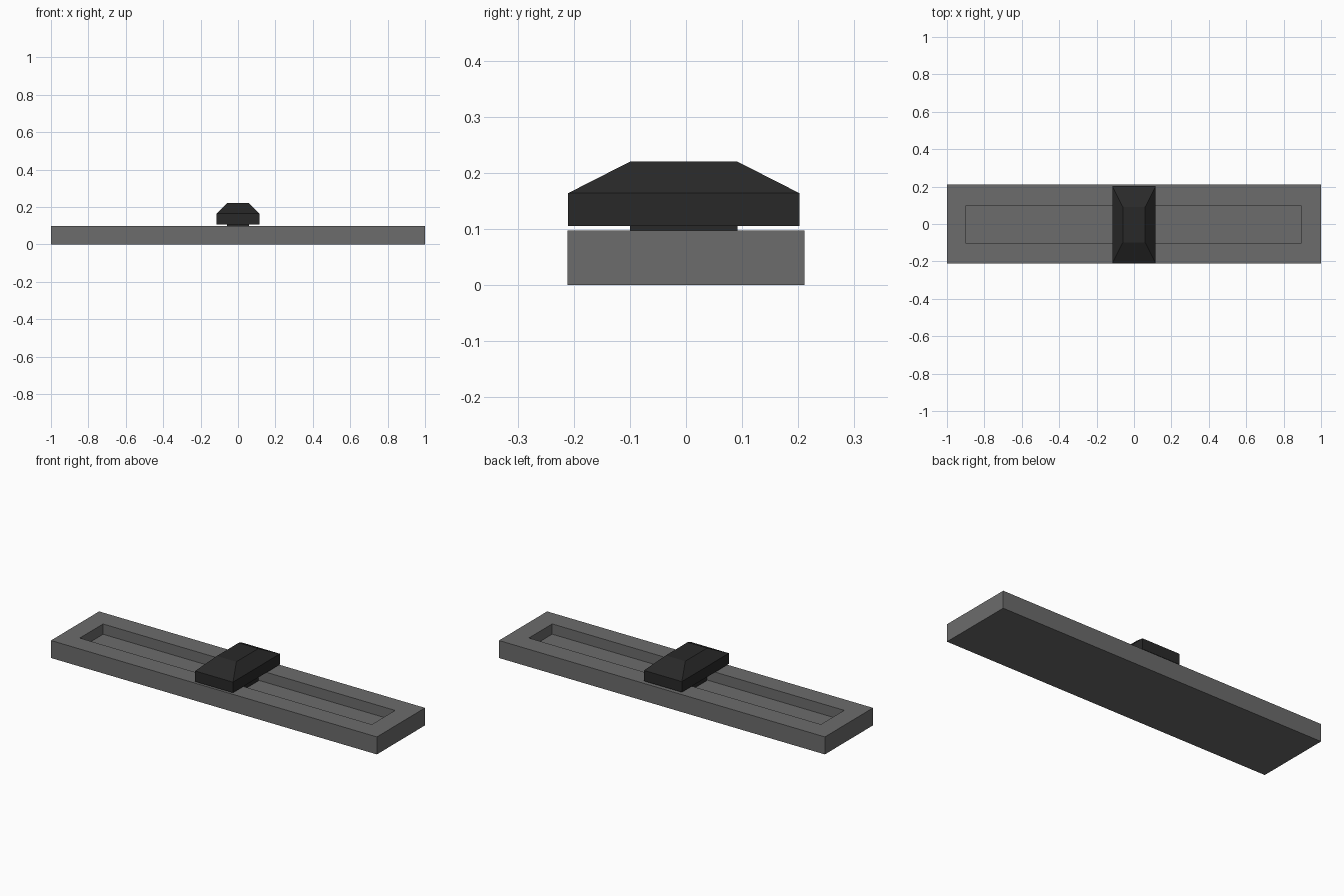
import bpy, bmesh

if "Cube" in bpy.data.objects:
    bpy.data.objects.remove(bpy.data.objects["Cube"])


def material(name, v):
    m = bpy.data.materials.new(name)
    m.diffuse_color = (v, v, v, 1)
    m.use_nodes = True
    m.node_tree.nodes["Principled BSDF"].inputs["Base Color"].default_value = m.diffuse_color
    return m


def stack(name, levels, mat):
    """Closed solid lofted through rectangles (x0, x1, y0, y1, z)."""
    bm = bmesh.new()
    rings = [[bm.verts.new((x, y, z)) for x, y in ((x0, y0), (x1, y0), (x1, y1), (x0, y1))]
             for x0, x1, y0, y1, z in levels]
    for a, b in zip(rings, rings[1:]):
        for i in range(4):
            j = (i + 1) % 4
            bm.faces.new((a[i], a[j], b[j], b[i]))
    bm.faces.new(rings[0][::-1])
    bm.faces.new(rings[-1])
    bmesh.ops.recalc_face_normals(bm, faces=bm.faces)
    me = bpy.data.meshes.new(name)
    bm.to_mesh(me)
    bm.free()
    me.materials.append(mat)
    ob = bpy.data.objects.new(name, me)
    bpy.context.collection.objects.link(ob)
    return ob


grey = material("track_grey", 0.15)
dark = material("knob_dark", 0.022)

outer = (-1, 1, -0.211, 0.211)
slot = (-0.898, 0.894, -0.104, 0.1)
stem = (-0.06, 0.06, -0.1, 0.092)
body = (-0.116, 0.116, -0.21, 0.202)

# Track: outer walls, rim, then down into the recessed slot floor
stack("slider_track", [outer + (0,), outer + (0.097,), slot + (0.097,), slot + (0.04,)], grey)

# Stem running in the slot
stack("slider_stem", [stem + (0.04,), stem + (0.105,)], dark)

# Knob with straight sides and a tapered top
stack("slider_knob", [body + (0.105,), body + (0.164,), stem + (0.22,)], dark)
